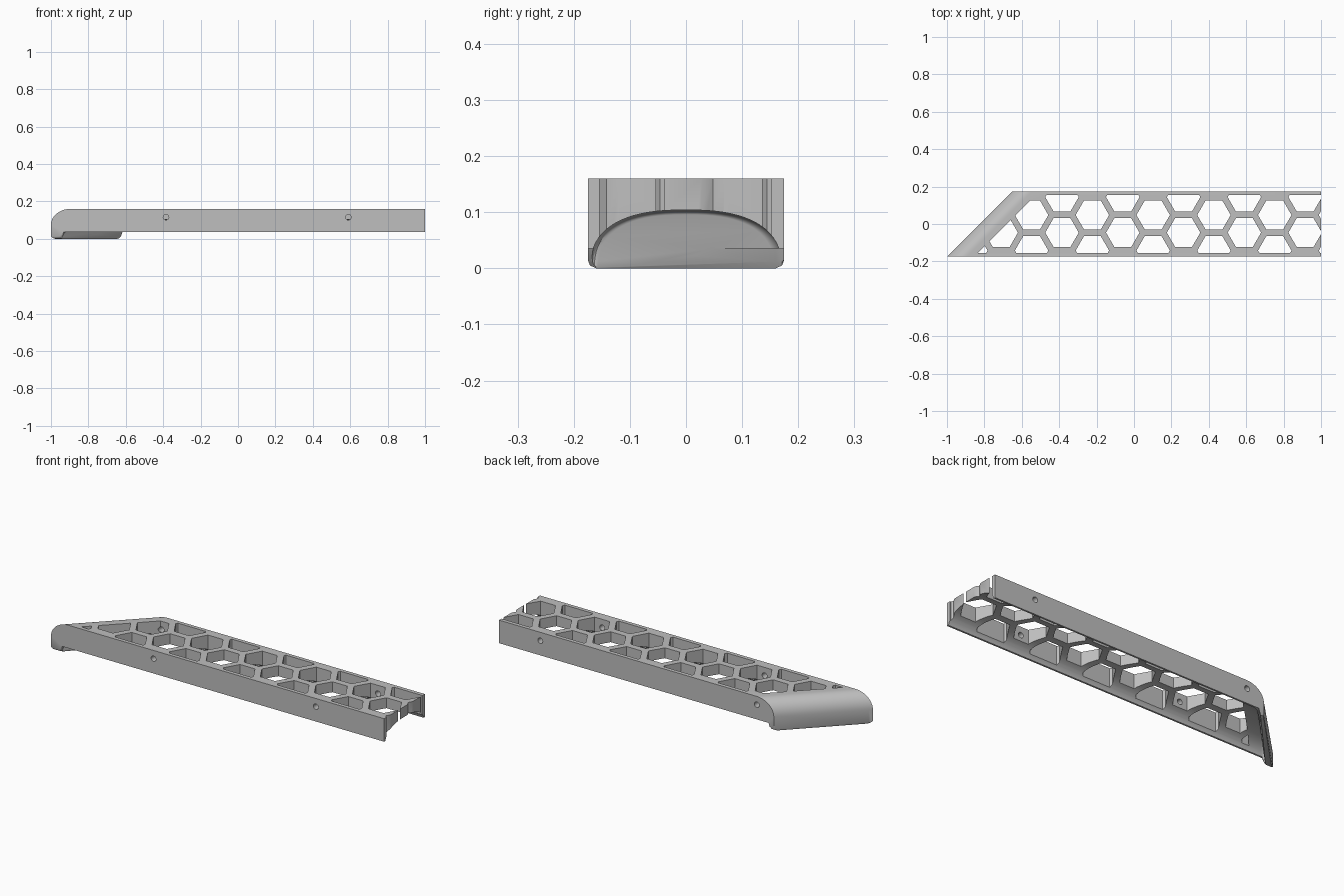
import bpy, bmesh, math

cube = bpy.data.objects.get("Cube")
if cube:
    bpy.data.objects.remove(cube)

HALF_W = 0.175        # half the width of the bar
TOP = 0.16
BORDER = 0.154        # holes stop here, leaving a rim on each side
RIM = 0.145           # rim along the slanted end
PITCH = 0.1625        # distance between honeycomb columns
HEX_R = 0.0895
HEX_H = HEX_R * math.sqrt(3) / 2

grey = bpy.data.materials.new("plain_grey")
grey.use_nodes = True
grey.diffuse_color = (0.52, 0.52, 0.52, 1)
grey.node_tree.nodes["Principled BSDF"].inputs["Base Color"].default_value = (0.52, 0.52, 0.52, 1)


def slant(y):
    """x of the slanted end face at a given y"""
    return -1 + y + HALF_W


def loft(bm, rings):
    """Closed solid through a list of equal-length rings"""
    loops = [[bm.verts.new(p) for p in ring] for ring in rings]
    for a, b in zip(loops, loops[1:]):
        for i in range(len(a)):
            j = (i + 1) % len(a)
            bm.faces.new((a[i], a[j], b[j], b[i]))
    bm.faces.new(loops[0][::-1])
    bm.faces.new(loops[-1])


def make_object(name, bm):
    bmesh.ops.recalc_face_normals(bm, faces=bm.faces)
    mesh = bpy.data.meshes.new(name)
    bm.to_mesh(mesh)
    bm.free()
    obj = bpy.data.objects.new(name, mesh)
    bpy.context.collection.objects.link(obj)
    mesh.materials.append(grey)
    return obj


def cut(target, bm, name):
    """Subtract a solid and discard the cutter"""
    cutter = make_object(name, bm)
    cutter.hide_render = True
    mod = target.modifiers.new(name, 'BOOLEAN')
    mod.object, mod.operation, mod.solver = cutter, 'DIFFERENCE', 'EXACT'
    bpy.context.view_layer.objects.active = target
    bpy.ops.object.modifier_apply(modifier=name)
    bpy.data.objects.remove(cutter)


def clip(poly, side):
    """Keep the part of a polygon where side(x, y) is positive"""
    out = []
    for p, q in zip(poly, poly[1:] + poly[:1]):
        a, b = side(*p), side(*q)
        if a >= 0:
            out.append(p)
        if a * b < 0:
            t = a / (a - b)
            out.append((p[0] + t * (q[0] - p[0]), p[1] + t * (q[1] - p[1])))
    return out


def add_prism(bm, poly):
    """Vertical hole cutter, kept inside the rims"""
    for side in (lambda x, y: BORDER - y, lambda x, y: BORDER + y,
                 lambda x, y: x - slant(y) - RIM):
        poly = clip(poly, side)
    if len(poly) > 2:
        loft(bm, [[(x, y, z) for x, y in poly] for z in (0.03, 0.3)])


# Bar: side profile with a rounded upper end and a lip under it
lip = [(0.068, 0.035), (0.055, 0.012), (0.045, 0), (0.006, 0), (0, 0.01)]
dome = []
for i in range(13):
    a = math.pi / 2 * i / 12
    dome.append((0.105 * (1 - math.cos(a)), 0.075 + 0.085 * math.sin(a)))
bm = bmesh.new()
rings = []
# The lip thins towards the back and its lower corners are rounded
for y, low in ((-0.175, 0.015), (-0.171, 0.005), (-0.16, 0),
               (0.16, 0), (0.171, 0.005), (0.175, 0.015)):
    thin = 0.73 - 1.54 * y
    ring = [(slant(y) + d * thin, y, max(z, low)) for d, z in lip]
    ring += [(slant(y) + d, y, z) for d, z in dome]
    rings.append(ring + [(1, y, TOP), (1, y, 0.035)])
loft(bm, rings)
bar = make_object("honeycomb_bar", bm)

# Arched channel underneath, filleted against the slanted end wall
arch = []
for i in range(41):
    a = math.pi * i / 40
    c, s = math.cos(a), max(0, math.sin(a))
    arch.append((-math.copysign(0.17 * abs(c) ** 0.8, c), 0.104 * s ** 0.8))
arch += [(0.17, -0.1), (-0.17, -0.1)]
bm = bmesh.new()
rings = []
for i in range(7):
    a = math.pi / 2 * i / 6
    d, s = 0.045 + 0.025 * (1 - math.cos(a)), 0.92 + 0.08 * math.sin(a)
    rings.append([(slant(y * s) + d, y * s, z * s) for y, z in arch])
rings.append([(1.1, y, z) for y, z in arch])
loft(bm, rings)
cut(bar, bm, "channel_cutter")

# Honeycomb holes in alternating columns
bm = bmesh.new()
for col in range(-1, 12):
    cx = -0.71 + PITCH * col
    shift = -0.046 if col % 2 == 0 else 0.048
    for row in (-1, 0, 1):
        cy = shift + 0.19 * row
        add_prism(bm, [(cx + HEX_R * w, cy + HEX_H * h) for w, h in (
            (1, 0), (0.5, 1), (-0.5, 1), (-1, 0), (-0.5, -1), (0.5, -1))])
cut(bar, bm, "hole_cutter")

# Screw holes through both side walls, in line with the honeycomb cells
bm = bmesh.new()
for x, y0, y1 in ((-0.385, -0.2, -0.09), (0.59, -0.2, -0.09),
                  (-0.5475, 0.09, 0.2), (0.7525, 0.09, 0.2)):
    loft(bm, [[(x + 0.015 * math.cos(k * math.pi / 10), y,
                0.115 + 0.015 * math.sin(k * math.pi / 10)) for k in range(20)]
              for y in (y0, y1)])
cut(bar, bm, "screw_cutter")

bpy.ops.object.select_all(action='DESELECT')
bar.select_set(True)
bpy.context.view_layer.objects.active = bar
bpy.ops.object.shade_smooth_by_angle(angle=math.radians(30))
